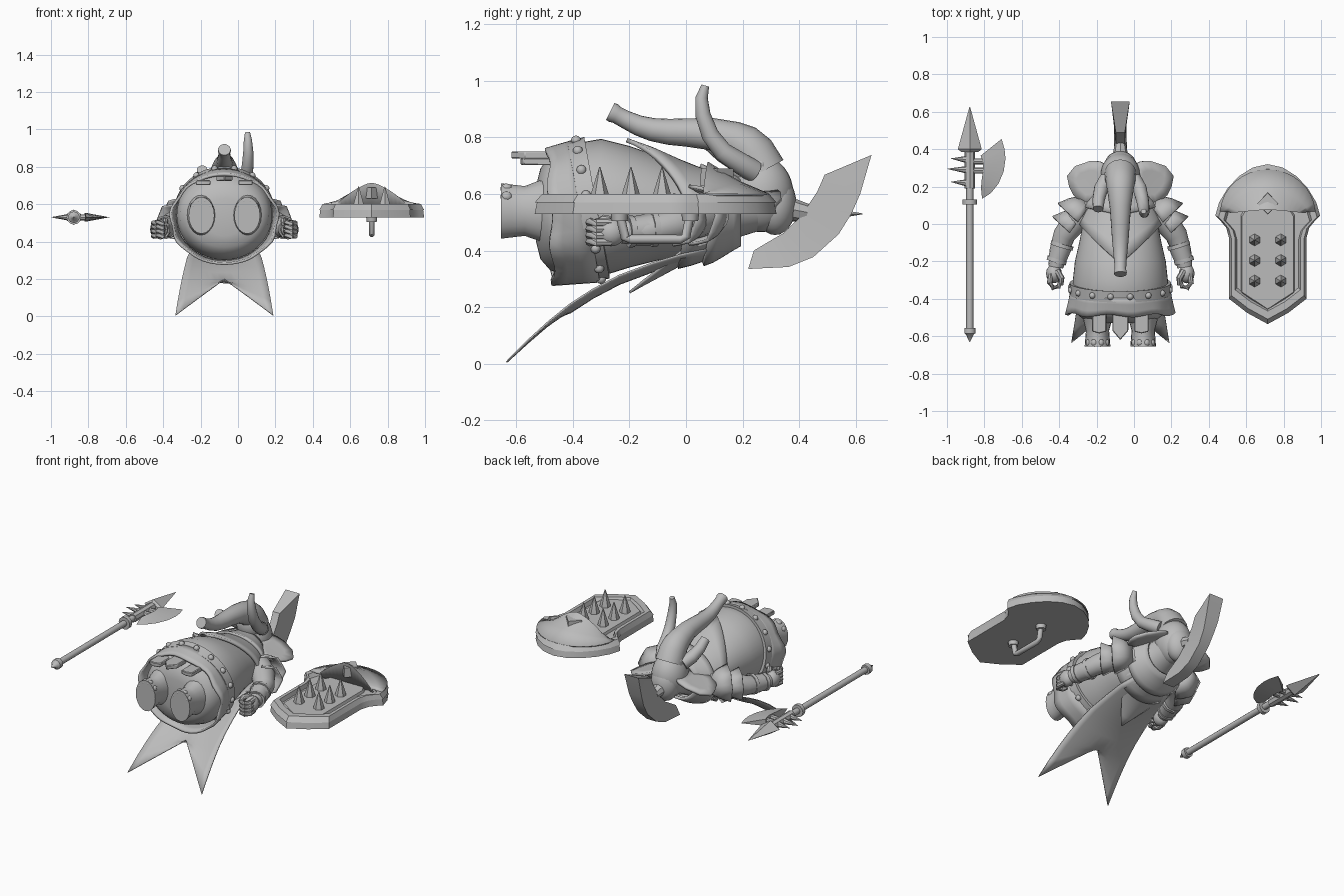
import bpy, bmesh, math
from math import sin, cos, pi, tau
from mathutils import Vector

if "Cube" in bpy.data.objects:
    bpy.data.objects.remove(bpy.data.objects["Cube"])

CX = -0.073  # centre line of the figure
GREY = bpy.data.materials.new("plain_grey")
GREY.diffuse_color = (0.5, 0.5, 0.5, 1)
GREY.use_nodes = True
GREY.node_tree.nodes["Principled BSDF"].inputs["Base Color"].default_value = GREY.diffuse_color


def finish(name, bm, smooth=40, thick=0.0, bevel=0.0):
    bmesh.ops.recalc_face_normals(bm, faces=bm.faces)
    me = bpy.data.meshes.new(name)
    bm.to_mesh(me)
    bm.free()
    me.materials.append(GREY)
    ob = bpy.data.objects.new(name, me)
    bpy.context.collection.objects.link(ob)
    if thick:
        m = ob.modifiers.new("thickness", 'SOLIDIFY')
        m.thickness, m.offset = thick, 0
    if bevel:
        m = ob.modifiers.new("bevel", 'BEVEL')
        m.width, m.segments = bevel, 1
    bpy.context.view_layer.objects.active = ob
    ob.select_set(True)
    bpy.ops.object.shade_smooth_by_angle(angle=math.radians(smooth))
    ob.select_set(False)


def skin(name, rings, caps=True, closed=True, **kw):
    """Join rings of points with quads."""
    bm = bmesh.new()
    vs = [[bm.verts.new(p) for p in r] for r in rings]
    n = len(vs[0])
    for a, b in zip(vs, vs[1:]):
        for i in range(n if closed else n - 1):
            j = (i + 1) % n
            bm.faces.new((a[i], a[j], b[j], b[i]))
    if caps and closed:
        bm.faces.new(vs[0])
        bm.faces.new(vs[-1])
    finish(name, bm, **kw)


def tube(name, pts, radii, n=16, squash=1.0, **kw):
    """Round tube through points, squash scales it along z."""
    pts = [Vector(p) for p in pts]
    rings = []
    for i, (p, r) in enumerate(zip(pts, radii)):
        d = (pts[min(i + 1, len(pts) - 1)] - pts[max(i - 1, 0)]).normalized()
        u = d.cross(Vector((1, 0, 0)) if abs(d.x) < 0.8 else Vector((0, 0, 1))).normalized()
        v = d.cross(u)
        ring = []
        for k in range(n):
            o = u * cos(tau * k / n) * r + v * sin(tau * k / n) * r
            o.z *= squash
            ring.append(p + o)
        rings.append(ring)
    skin(name, rings, **kw)


def ball(name, c, s, seg=16):
    bm = bmesh.new()
    bmesh.ops.create_uvsphere(bm, u_segments=seg, v_segments=seg // 2 + 2, radius=1)
    for v in bm.verts:
        v.co = Vector((v.co.x * s[0], v.co.y * s[1], v.co.z * s[2])) + Vector(c)
    finish(name, bm, smooth=60)


def plate(name, pts, z0, z1, inset=1.0, centre=(0, 0), **kw):
    """Flat outline extruded upward, optionally tapered toward the centre."""
    top = [(centre[0] + (x - centre[0]) * inset, centre[1] + (y - centre[1]) * inset, z1) for x, y in pts]
    skin(name, [[(x, y, z0) for x, y in pts], top], smooth=30, **kw)


# Torso profile along y: y, centre z, half width, half depth
BODY = [(-.53, .53, .10, .10), (-.515, .53, .19, .16), (-.48, .535, .235, .205), (-.4, .54, .255, .238),
        (-.3, .552, .254, .243), (-.2, .555, .243, .215), (-.1, .55, .22, .185),
        (0, .535, .20, .155), (.1, .53, .165, .125), (.18, .545, .11, .10), (.26, .56, .09, .09)]


def on_body(y, t, grow=0.0):
    i = 0
    while i < len(BODY) - 2 and y > BODY[i + 1][0]:
        i += 1
    a, b = BODY[i], BODY[i + 1]
    f = (y - a[0]) / (b[0] - a[0])
    _, zc, rx, rz = [p + (q - p) * f for p, q in zip(a, b)]
    return (CX + (rx + grow) * cos(t), y, zc + (rz + grow) * sin(t))


T = [tau * k / 48 for k in range(48)]
skin("torso", [[on_body(b[0], t) for t in T] for b in BODY], smooth=60)

# Skirt with wavy hem
skin("skirt", [[(CX + (.26 + .024 * f + .008 * f * sin(9 * t)) * cos(t), -.35 - .045 * sin(t) - (.13 - .035 * sin(t)) * f
                 + .008 * f * cos(7 * t), .54 - .02 * f + (.246 - .008 * f) * sin(t)) for t in T] for f in (0, .35, .7, 1)],
     caps=False, thick=.014)


# Tilted belt with studs
def belt_y(t):
    return -.345 - .045 * sin(t)


skin("belt", [[on_body(belt_y(t) + dy, t, g) for t in T]
              for dy, g in ((-.03, .0), (-.03, .017), (.03, .017), (.03, .0))], caps=False)
for k in range(16):
    t = tau * (k + .5) / 16
    ball("belt_stud", on_body(belt_y(t), t, .014), (.018, .018, .018), 10)

# Hanging front plates, the middle one pointed
for off, w, y1, z, tip in ((0, .043, -.62, .738, .04), (-.113, .038, -.585, .715, 0), (.113, .038, -.585, .715, 0)):
    x = CX + off
    plate("front_plate", [(x - w, -.40), (x - w, y1 + tip + .01), (x, y1), (x + w, y1 + tip + .01), (x + w, -.40)],
          z - .013, z + .013, bevel=.004)


# Breastplate with pointed front, short collar above it
def collar_edge(t, low, drop):
    return low - (drop * (1 - abs(cos(t))) if sin(t) > 0 else .03 * sin(t) ** 2)


for nm, low, drop, top, g in (("breastplate", .0, .21, .15, .018), ("collar", .09, .04, .19, .028)):
    skin(nm, [[on_body(collar_edge(t, low, drop) * (1 - f) + top * f, t, (g - .015 * min(0, sin(t))) * (1 - .4 * f)) for t in T]
              for f in (0, .25, .5, .75, 1)], caps=False, thick=.016)

# Swallow-tailed cape, bowed across its width
U = [k / 6 - 1 for k in range(13)]
cape = [(.08, .405, .14), (-.02, .385, .165), (-.12, .355, .18), (-.235, .312, .20), (-.33, .262, .213), (-.41, .21, .225)]
rows = [[(CX + w * u, y, z - .03 * (1 - u * u)) for u in U] for y, z, w in cape]
for f in (.33, .66, 1):
    rows.append([(CX + (.225 + .037 * f) * u, -.41 - .225 * f * (.05 + .95 * abs(u)),
                  .21 - .03 * (1 - u * u) * (1 - f) - (.17 * f + .035 * f * f) * (.05 + .95 * abs(u))) for u in U])
skin("cape", rows, closed=False, thick=.006, smooth=60)

# Pointed mantle over the cape
mantle = [(.12, .40, .14), (.05, .375, .165), (-.02, .35, .15), (-.09, .312, .09), (-.15, .28, .045), (-.20, .252, .004)]
skin("mantle", [[(CX + w * u, y, z + (.05 * w / .165) * u * u) for u in U] for y, z, w in mantle],
     closed=False, thick=.008, smooth=60)

# Head and helmet
ball("head", (CX, .265, .60), (.105, .115, .135), 28)
ball("forehead", (CX, .235, .70), (.085, .085, .10), 24)
ball("helmet_cap", (CX, .315, .565), (.085, .075, .11), 24)

# Trunk with rounded lip
tube("trunk", [(CX, .27, .68), (CX, .235, .745), (CX, .205, .772), (CX, .165, .79), (CX, .09, .812), (CX, 0, .818), (CX, -.06, .82),
               (CX, -.12, .828), (CX, -.17, .843), (CX, -.215, .864), (CX, -.245, .88), (CX, -.258, .887), (CX, -.268, .892)],
     [.085, .08, .075, .068, .057, .05, .046, .041, .036, .032, .031, .035, .033], n=20, smooth=60)

# Tusks, one broken short
tube("long_tusk", [(.0, .24, .68), (.03, .19, .71), (.045, .13, .75), (.052, .085, .81), (.055, .06, .88), (.053, .055, .94), (.051, .068, .983)],
     [.04, .038, .034, .031, .027, .022, .014], smooth=60)
tube("broken_tusk", [(-.146, .24, .68), (-.176, .19, .71), (-.189, .13, .745), (-.192, .08, .785)], [.04, .038, .033, .028], smooth=50)

# Helmet crest, a crescent widening toward its tip: y, z, half width
outer = [(.656, .738, .05), (.616, .6, .045), (.585, .53, .038), (.54, .458, .034), (.45, .377, .034), (.363, .342, .036), (.22, .335, .04)]
inner = [(.49, .668), (.465, .61), (.435, .565), (.405, .52), (.345, .462), (.29, .43), (.24, .40)]
skin("crest", [[(CX - .024, *a), (CX + .024, *a), (CX + b[2], b[0], b[1]), (CX - b[2], b[0], b[1])]
               for a, b in zip(inner, outer)], smooth=30)
tube("crest_holder", [(CX, .35, .55), (CX, .43, .535)], [.045, .03], n=8)

EAR = [(.08, .32), (.11, .335), (.16, .337), (.24, .31), (.283, .257), (.272, .2), (.25, .155), (.19, .1), (.15, .105), (.12, .135), (.08, .19)]

for s in (-1, 1):
    def P(x, y, z):
        return (CX + s * x, y, z)
    # Ear as a curved fan
    bm = bmesh.new()
    mid = [bm.verts.new(P(.17 + (x - .17) * .55, .225 + (y - .225) * .55, .595 - .2 * (x - .08))) for x, y in EAR]
    rim = [bm.verts.new(P(x, y, .61 - .35 * (x - .08))) for x, y in EAR]
    for i in range(len(EAR)):
        j = (i + 1) % len(EAR)
        bm.faces.new((rim[i], rim[j], mid[j], mid[i]))
    bm.faces.new(mid)
    finish("ear", bm, smooth=60, thick=.016)
    ball("eye", P(.068, .265, .705), (.018, .018, .018), 10)
    # Shoulder armour: two angular overlapping shells with a flared hem
    d, side, up = Vector((s * .68, -.73, 0)), Vector((s * .73, .68, 0)), Vector((0, 0, 1))
    for c, h in ((Vector(P(.232, .055, .525)), .092), (Vector(P(.272, -.005, .508)), .077)):
        skin("shoulder_plate", [[c + d * u + (side * cos(a) + up * sin(a)) * (h + g + (.009 if i % 3 == 0 else 0) * (u > 0))
                                 for i, a in enumerate([-1.9 + 3.8 * k / 12 for k in range(13)])]
                                for u, g in ((-.08, -.045), (-.03, -.01), (.03, .008))], closed=False, thick=.012, smooth=25)
    # Arm, bracer, fist
    tube("arm", [P(.15, .09, .53), P(.23, .03, .515), P(.30, -.06, .485), P(.33, -.15, .468), P(.345, -.23, .465)],
         [.07, .072, .06, .05, .04])
    tube("bracer", [P(.31, -.11, .477), P(.343, -.205, .467)], [.058, .05], n=10)
    for f in (0, 1):
        tube("bracer_rim", [P(.309 + .028 * f, -.105 - .08 * f, .478 - .01 * f), P(.315 + .028 * f, -.125 - .08 * f, .477 - .01 * f)],
             [.064 - .008 * f] * 2, n=10)
    ball("hand", P(.355, -.265, .465), (.042, .052, .05))
    for k in range(4):
        z = .43 + .023 * k
        tube("finger", [P(.372, -.265, z), P(.378, -.315, z), P(.36, -.342, z), P(.33, -.335, z), P(.322, -.305, z)],
             [.014, .015, .015, .013, .009], n=8)
    tube("thumb", [P(.34, -.25, .50), P(.315, -.29, .51), P(.315, -.325, .495)], [.018, .017, .011], n=8)
    # Leg, foot, toes
    tube("leg", [P(.122, -.42, .545), P(.122, -.52, .54), P(.122, -.57, .54), P(.122, -.62, .54), P(.122, -.655, .54)],
         [.09, .075, .062, .066, .069], squash=1.42, n=20)
    for k in range(4):
        a = pi * (.2 + .2 * k)
        ball("toe", P(.122 + .056 * cos(a), -.635, .545 + .078 * sin(a)), (.018, .022, .018), 10)

# Polearm
AX, AZ = -.878, .53
tube("axe_shaft", [(AX, -.58, AZ), (AX, .41, AZ)], [.019, .019], n=12)
tube("axe_butt", [(AX, -.555, AZ), (AX, -.585, AZ), (AX, -.59, AZ), (AX, -.63, AZ)], [.031, .031, .022, .002], n=10)
tube("axe_ring", [(AX, .105, AZ), (AX, .13, AZ)], [.039, .039], n=12)
tube("axe_sleeve", [(AX, .19, AZ), (AX, .40, AZ)], [.027, .027], n=8)
tube("spear_tip", [(AX, .385, AZ), (AX, .40, AZ), (AX, .625, AZ)], [.045, .064, .002], n=4, squash=.65, smooth=20)
# Blade thin at the cutting edge
edge = [(-.708, .455), (-.692, .40), (-.687, .35), (-.697, .28), (-.725, .215), (-.765, .165), (-.812, .135)]
back = [(-.82, .365), (-.81, .34), (-.806, .32), (-.806, .295), (-.81, .265), (-.815, .23), (-.818, .19)]
skin("axe_blade", [[(*b, AZ - .022), (*e, AZ), (*b, AZ + .022)] for e, b in zip(edge, back)], smooth=20)
for y in (.285, .335):
    tube("blade_bar", [(AX, y, AZ), (-.80, y, AZ)], [.016, .016], n=8)
for y, l in ((.345, .10), (.29, .12), (.22, .10)):
    tube("axe_spike", [(AX - .015, y, AZ), (AX - l, y + .005, AZ)], [.02, .001], n=8)

# Shield outline, right half then mirrored
SX = .715
half = [(0, .32), (.08, .302), (.155, .255), (.215, .19), (.26, .115), (.28, .045), (.255, .02), (.222, -.02), (.207, -.075), (.207, -.40), (.11, -.475), (0, -.535)]


def mirrored(pts, k=1.0):
    r = [(SX + x * k, (y + .1) * k - .1) for x, y in pts]
    return r + [(2 * SX - x, y) for x, y in reversed(r[1:-1])]


plate("shield_slab", mirrored(half), .53, .575, inset=.98, centre=(SX, -.1))
# Raised rim around the panel
rings = [(1, .57), (.94, .60), (.84, .60), (.80, .575)]
skin("shield_rim", [[(x, y, z) for x, y in mirrored(half, k)] for k, z in rings], caps=False, smooth=25)
panel = [(0, .09), (.12, .09), (.145, .05), (.145, -.375), (0, -.47)]
plate("shield_panel", mirrored(panel), .57, .59, inset=.95, centre=(SX, -.15))
# Sloping arched visor over the top of the shield
arc = [-1 + k / 8 for k in range(17)]
rim = [(SX + .255 * sin(u * 1.5), .05 + .24 * cos(u * 1.5), .598) for u in arc]
low = [(SX + .185 * u, .065 + .015 * (1 - abs(u)), .60 + .11 * (1 - abs(u) ** 1.5)) for u in arc]
mid = [((a[0] + b[0]) / 2, (a[1] + b[1]) / 2, .6 * a[2] + .4 * b[2]) for a, b in zip(rim, low)]
skin("shield_visor", [rim, mid, low, [(x, y + .015, .575) for x, y, z in low]], closed=False, thick=.01, smooth=30)
plate("shield_diamond", [(SX, .05), (SX + .058, .11), (SX, .17), (SX - .058, .11)], .63, .69, inset=.95, centre=(SX, .11))
for x in (-.07, .07):
    for y in (-.085, -.195, -.305):
        tube("shield_spike", [(SX + x, y, .585), (SX + x, y, .605), (SX + x, y, .695)], [.033, .03, .002], n=6, smooth=20)

# Shield grip
tube("grip", [(SX, -.235, .53), (SX, -.215, .445), (SX, -.195, .44), (SX, -.02, .44), (SX, 0, .45), (SX, .015, .53)], [.016] * 6, n=10)
for y in (-.235, .015):
    tube("grip_mount", [(SX, y, .535), (SX, y, .505)], [.032, .028], n=10)
